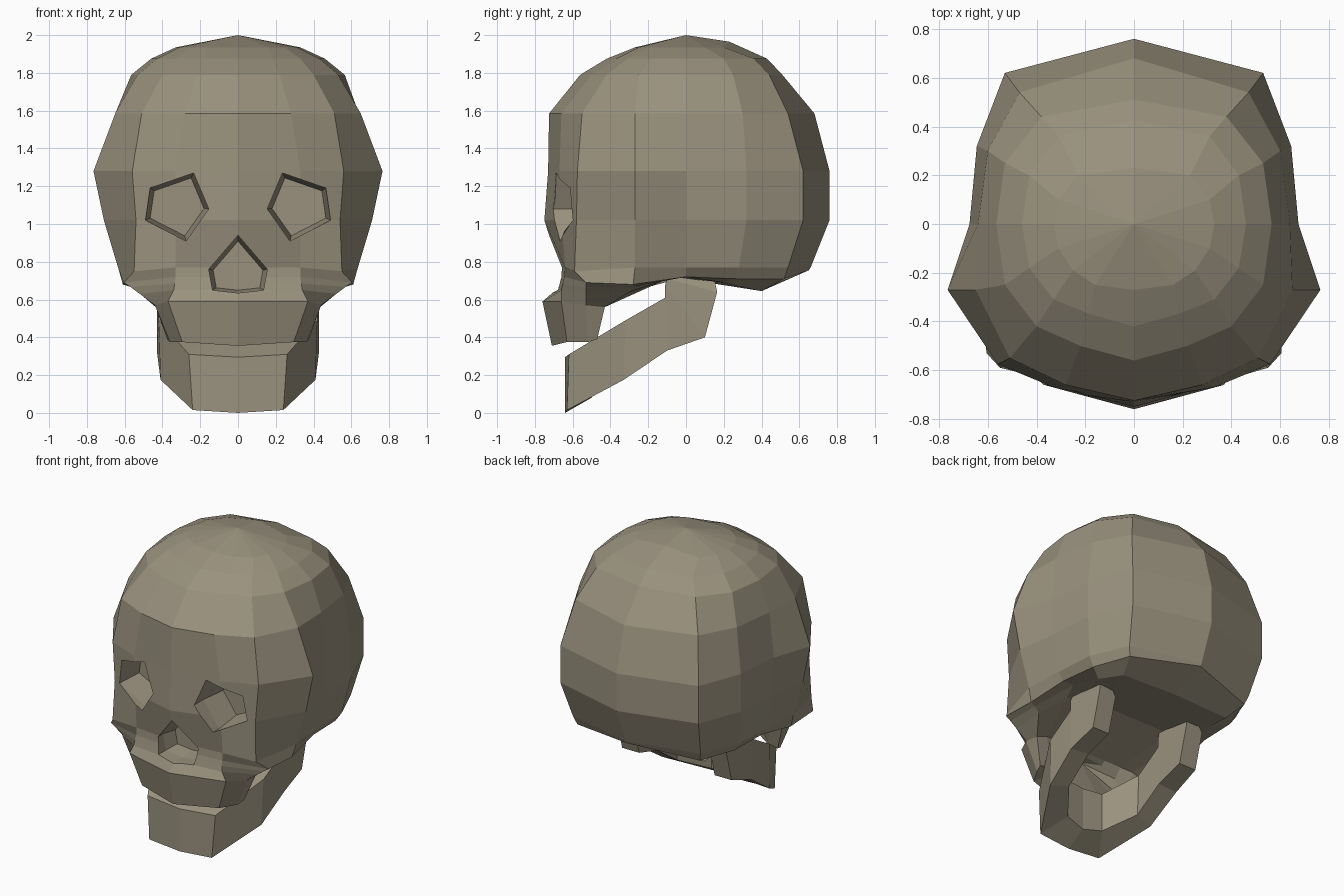
import bpy, bmesh

if "Cube" in bpy.data.objects:
    bpy.data.objects.remove(bpy.data.objects["Cube"])

bone = bpy.data.materials.new("bone")
bone.diffuse_color = (.32, .285, .208, 1)
bone.use_nodes = True
bone.node_tree.nodes["Principled BSDF"].inputs["Base Color"].default_value = bone.diffuse_color

def make(name, verts, faces):
    bm = bmesh.new()
    vs = [bm.verts.new(v) for v in verts]
    for f in faces:
        bm.faces.new([vs[i] for i in f])
    bmesh.ops.recalc_face_normals(bm, faces=bm.faces)
    me = bpy.data.meshes.new(name)
    bm.to_mesh(me)
    bm.free()
    me.materials.append(bone)
    ob = bpy.data.objects.new(name, me)
    bpy.context.collection.objects.link(ob)
    return ob

def ring(half, z):
    """Mirror a half outline (front centre to back centre) into a closed ring."""
    pts = [(p[0], p[1], p[2] if len(p) > 2 else z) for p in half]
    return pts + [(-x, y, h) for x, y, h in pts[-2:0:-1]]

def loft(name, rings, top=None, bottom=None):
    """Skin closed rings, closing each end with a fan or a flat cap."""
    n, k = len(rings[0]), len(rings)
    verts = [p for r in rings for p in r]
    faces = [(a*n + i, a*n + (i+1) % n, (a+1)*n + (i+1) % n, (a+1)*n + i)
             for a in range(k-1) for i in range(n)]
    for tip, base in ((top, 0), (bottom, (k-1)*n)):
        if tip:
            verts.append(tip)
            faces += [(base + i, base + (i+1) % n, len(verts)-1) for i in range(n)]
        else:
            faces.append([base + i for i in range(n)])
    return make(name, verts, faces)

# Cranium outlines, crown down to skull base
head = [
    ring([(0, -.27), (.16, -.25), (.25, -.19), (.31, -.1), (.33, 0), (.31, .1), (.23, .2), (0, .23, 1.965)], 1.935),
    ring([(0, -.42), (.18, -.37), (.33, -.31), (.43, -.18), (.46, 0), (.43, .2), (.31, .36), (0, .43)], 1.875),
    ring([(0, -.56), (.22, -.5), (.4, -.42), (.53, -.25), (.565, 0), (.53, .25), (.38, .44), (0, .51)], 1.79),
    ring([(0, -.725), (.28, -.66), (.51, -.55), (.65, -.27), (.64, 0), (.6, .3), (.47, .54), (0, .68)], 1.585),
    ring([(0, -.73), (.33, -.67), (.56, -.575), (.765, -.27), (.675, 0), (.645, .32), (.53, .62), (0, .76)], 1.28),
    ring([(0, -.75), (.33, -.66), (.54, -.58), (.71, -.27), (.67, 0), (.645, .32), (.53, .62), (0, .76)], 1.02),
    ring([(0, -.67), (.33, -.64), (.55, -.59, .75), (.635, -.27), (.62, 0), (.6, .28), (.49, .54), (0, .66)], .77),
    ring([(0, -.67), (.33, -.645), (.605, -.53, .69), (.61, -.28, .68), (.58, 0), (.56, .27, .71),
          (.47, .52, .71), (0, .65, .755)], .72),
]
# Skull base and upper jaw: under the cheeks, lip ridge, tooth line, raised palate
upper_jaw = [
    ring([(0, -.68), (.335, -.652), (.57, -.53, .667), (.57, -.29, .667), (.5, 0, .72), (.46, .2, .69),
          (.42, .4, .645), (0, .4, .66)], .685),
    ring([(0, -.69), (.34, -.66), (.52, -.53, .63), (.53, -.3, .64), (.45, -.12, .7), (.35, -.08, .72),
          (.2, -.08, .72), (0, -.08, .72)], .65),
    ring([(0, -.76), (.37, -.66), (.44, -.53, .57), (.435, -.43, .56), (.35, -.43), (.25, -.43),
          (.12, -.43), (0, -.43)], .59),
    ring([(0, -.71, .355), (.295, -.63), (.36, -.52), (.375, -.47, .39), (.3, -.47, .4), (.24, -.47, .52),
          (.12, -.46, .57), (0, -.46, .58)], .375),
]
skull = loft("skull", head + upper_jaw, top=(0, 0, 2), bottom=(0, -.52, .57))

# Eye sockets and nose opening: tapered cutters pushed into the face
def carve(target, outline, back, shrink):
    cx = sum(p[0] for p in outline) / len(outline)
    cz = sum(p[1] for p in outline) / len(outline)
    def layer(y, s):
        return [(cx + (x-cx)*s, y, cz + (z-cz)*s) for x, z in outline]
    cutter = loft("cutter", [layer(-.9, 1), layer(-.6, 1), layer(back, shrink)])
    cutter.hide_render = True
    mod = target.modifiers.new("opening", 'BOOLEAN')
    mod.operation, mod.solver, mod.object = 'DIFFERENCE', 'EXACT', cutter
    bpy.context.view_layer.objects.active = target
    bpy.ops.object.modifier_apply(modifier=mod.name)
    bpy.data.objects.remove(cutter)

for s in (-1, 1):
    carve(skull, [(s*x, z) for x, z in
                  ((.155, 1.08), (.235, 1.27), (.465, 1.19), (.49, 1.02), (.275, .91))], -.42, .85)
carve(skull, [(0, .94), (.155, .76), (.135, .65), (0, .635), (-.135, .65), (-.155, .76)], -.5, .85)

# Lower jaw: four-sided sections (outer low, outer high, inner high, inner low)
half = [
    [(0, -.64, 0), (0, -.64, .295), (0, -.5, .375), (0, -.5, .08)],
    [(.24, -.63, .015), (.26, -.62, .31), (.15, -.49, .385), (.14, -.48, .11)],
    [(.41, -.33, .175), (.42, -.32, .49), (.29, -.3, .49), (.28, -.3, .2)],
    [(.43, -.1, .33), (.43, -.11, .61), (.29, -.11, .61), (.29, -.1, .34)],
    [(.42, .1, .4), (.43, -.11, .68), (.29, -.11, .68), (.29, .1, .4)],
    [(.42, .165, .64), (.42, -.1, .71), (.29, -.1, .71), (.29, .165, .64)],
    [(.4, .15, .71), (.4, -.02, .72), (.31, -.02, .72), (.31, .15, .71)],
]
mirrored = [[(-x, y, z) for x, y, z in sec] for sec in half[:0:-1]]
loft("lower_jaw", mirrored + half)
